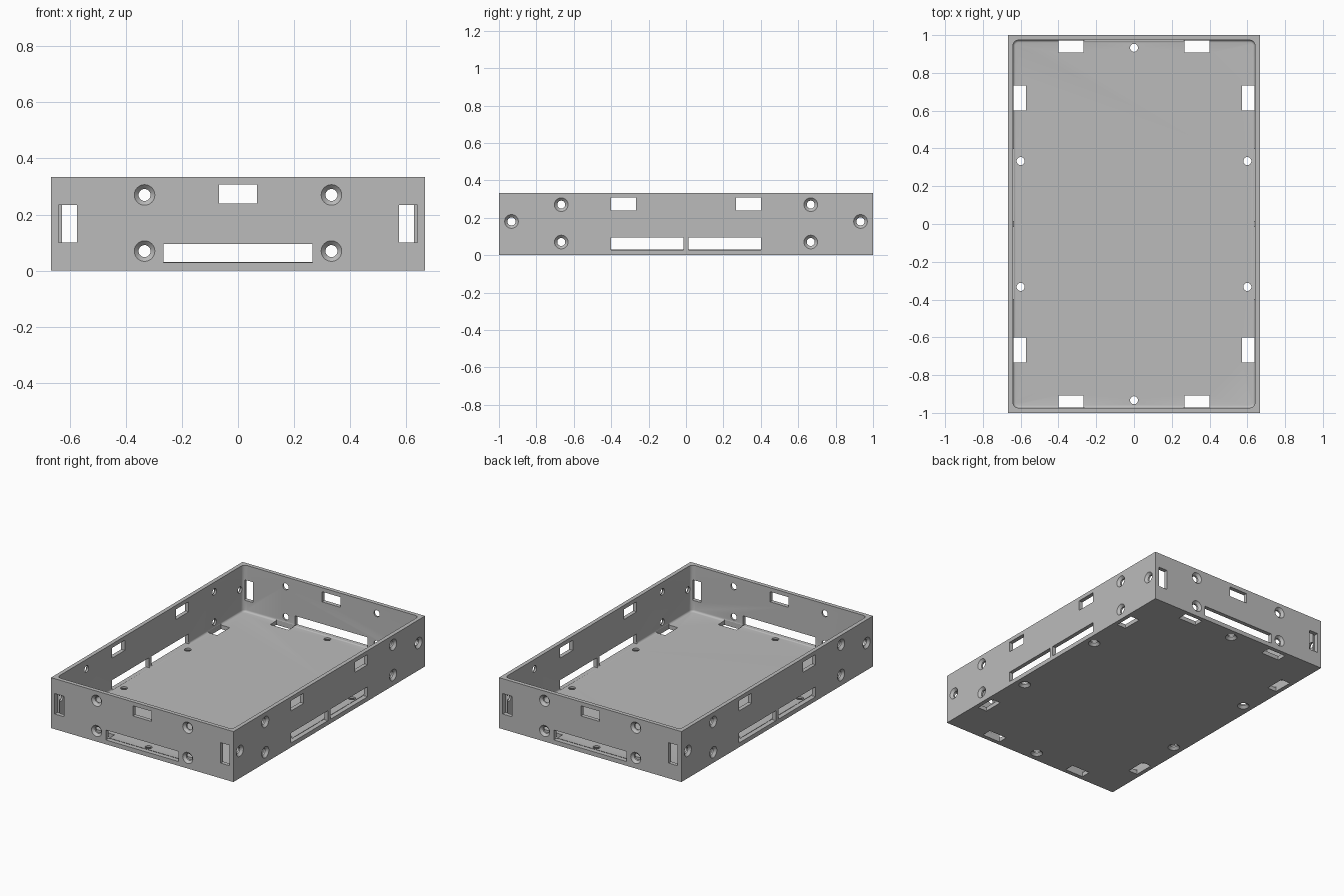
import bpy, bmesh
from math import pi
from mathutils import Matrix, Vector

if "Cube" in bpy.data.objects:
    bpy.data.objects.remove(bpy.data.objects["Cube"], do_unlink=True)

HX, HY, H = 0.6667, 1.0, 0.3333   # half width, half length, height
T = 0.0267                        # wall and floor thickness
R_HOLE, R_SINK = 0.0213, 0.0367

grey = bpy.data.materials.new("plain grey")
grey.use_nodes = True
COLOR = (0.5, 0.5, 0.5, 1)
grey.diffuse_color = COLOR
grey.node_tree.nodes["Principled BSDF"].inputs["Base Color"].default_value = COLOR


def make_object(name, bm):
    bmesh.ops.recalc_face_normals(bm, faces=bm.faces)
    mesh = bpy.data.meshes.new(name)
    bm.to_mesh(mesh)
    bm.free()
    mesh.materials.append(grey)
    obj = bpy.data.objects.new(name, mesh)
    bpy.context.collection.objects.link(obj)
    return obj


def add_box(bm, x0, x1, y0, y1, z0, z1):
    size = Vector((x1 - x0, y1 - y0, z1 - z0))
    mid = Vector((x0 + x1, y0 + y1, z0 + z1)) / 2
    bmesh.ops.create_cube(
        bm, size=1, matrix=Matrix.Translation(mid) @ Matrix.Diagonal(size).to_4x4())


def add_screw_hole(bm, point, inward):
    """Countersunk hole: one revolved solid starting just outside the face."""
    turn = Vector((0, 0, 1)).rotation_difference(Vector(inward)).to_matrix().to_4x4()
    place = Matrix.Translation(point) @ turn
    depth = R_SINK - R_HOLE
    profile = [(R_SINK, -0.01), (R_SINK, 0), (R_HOLE, depth), (R_HOLE, T + 0.02)]
    rings = []
    for radius, z in profile:
        rings.append(bmesh.ops.create_circle(
            bm, segments=32, radius=radius,
            matrix=place @ Matrix.Translation((0, 0, z)))["verts"])
    for a, b in zip(rings, rings[1:]):
        for i in range(32):
            j = (i + 1) % 32
            bm.faces.new((a[i], a[j], b[j], b[i]))
    bm.faces.new(rings[0])
    bm.faces.new(rings[-1])


def cut(target, bm, name):
    cutter = make_object(name, bm)
    mod = target.modifiers.new(name, "BOOLEAN")
    mod.operation = "DIFFERENCE"
    mod.solver = "EXACT"
    mod.object = cutter
    bpy.context.view_layer.objects.active = target
    bpy.ops.object.modifier_apply(modifier=mod.name)
    bpy.data.objects.remove(cutter, do_unlink=True)


# Tray block
bm = bmesh.new()
add_box(bm, -HX, HX, -HY, HY, 0, H)
tray = make_object("tray", bm)

# Hollow inside, with rounded corners and a rounded floor edge
bm = bmesh.new()
add_box(bm, T - HX, HX - T, T - HY, HY - T, T, H + 0.1)
upright = [e for e in bm.edges if abs(e.verts[0].co.z - e.verts[1].co.z) > 0.1]
bmesh.ops.bevel(bm, geom=upright, offset=0.027, segments=6, profile=0.5, affect="EDGES")
rim = [e for e in bm.edges if all(v.co.z < T + 0.001 for v in e.verts)]
bmesh.ops.bevel(bm, geom=rim, offset=0.013, segments=4, profile=0.5, affect="EDGES")
cut(tray, bm, "hollow")

# Windows and slots in walls and floor
bm = bmesh.new()
OUT, IN = 0.02, T + 0.004
for s in (-1, 1):
    ends = sorted((s * (HY + OUT), s * (HY - IN)))
    sides = sorted((s * (HX + OUT), s * (HX - IN)))
    # End walls: long slot, high window, upright slots by the corners
    add_box(bm, -0.266, 0.266, *ends, 0.0285, 0.0945)
    add_box(bm, -0.067, 0.067, *ends, 0.24, 0.307)
    for t in (-1, 1):
        add_box(bm, *sorted((t * 0.573, t * 0.639)), *ends, 0.1, 0.235)
        # Side walls: paired long slots and high windows
        add_box(bm, *sides, *sorted((t * 0.0133, t * 0.4)), 0.0285, 0.0945)
        add_box(bm, *sides, *sorted((t * 0.267, t * 0.4)), 0.24, 0.307)
        # Floor: slots along every wall
        add_box(bm, *sorted((s * 0.267, s * 0.4)), *sorted((t * 0.907, t * 0.972)), -0.02, 0.045)
        add_box(bm, *sorted((s * 0.573, s * 0.639)), *sorted((t * 0.6, t * 0.733)), -0.02, 0.045)
cut(tray, bm, "openings")

# Countersunk screw holes
bm = bmesh.new()
for s in (-1, 1):
    add_screw_hole(bm, (0, s * 0.933, 0), (0, 0, 1))
    for t in (-1, 1):
        add_screw_hole(bm, (s * 0.6, t * 0.333, 0), (0, 0, 1))
        add_screw_hole(bm, (s * HX, t * 0.933, 0.18), (-s, 0, 0))
        for z in (0.07, 0.27):
            add_screw_hole(bm, (s * HX, t * 0.667, z), (-s, 0, 0))
            add_screw_hole(bm, (t * 0.333, s * HY, z), (0, -s, 0))
cut(tray, bm, "screw_holes")

# Smooth shading on the rounded surfaces only
bpy.ops.object.select_all(action="DESELECT")
tray.select_set(True)
bpy.context.view_layer.objects.active = tray
bpy.ops.object.shade_smooth_by_angle(angle=pi / 6)
